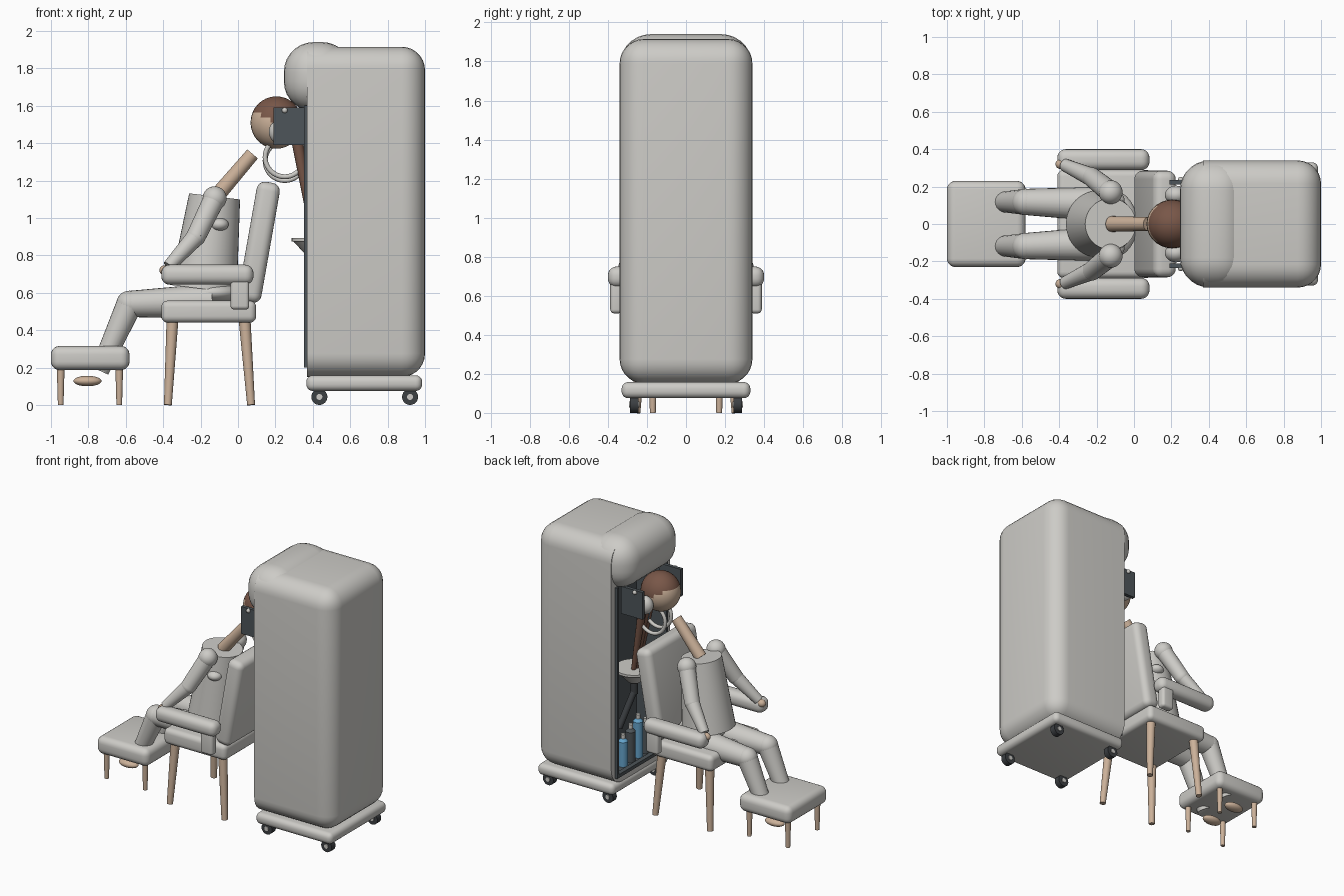
import bpy, bmesh, math
from mathutils import Vector, Matrix

cube = bpy.data.objects.get("Cube")
if cube:
    bpy.data.objects.remove(cube, do_unlink=True)


def material(name, r, g, b):
    m = bpy.data.materials.new(name)
    m.use_nodes = True
    m.diffuse_color = (r, g, b, 1)
    m.node_tree.nodes["Principled BSDF"].inputs["Base Color"].default_value = (r, g, b, 1)
    return m


GREY = material("light_grey", .61, .60, .57)
DARK = material("slate_grey", .075, .09, .1)
TAN = material("tan", .60, .44, .32)
HAIR = material("brown", .19, .095, .065)
BLUE = material("blue", .13, .37, .60)
BLACK = material("charcoal", .045, .05, .055)


def finish(name, bm, *mats, angle=40):
    bmesh.ops.recalc_face_normals(bm, faces=bm.faces)
    me = bpy.data.meshes.new(name)
    bm.to_mesh(me)
    bm.free()
    for m in mats:
        me.materials.append(m)
    ob = bpy.data.objects.new(name, me)
    bpy.context.collection.objects.link(ob)
    smooth(ob, angle)
    return ob


def smooth(ob, angle=40):
    bpy.ops.object.select_all(action='DESELECT')
    ob.select_set(True)
    bpy.context.view_layer.objects.active = ob
    bpy.ops.object.shade_smooth_by_angle(angle=math.radians(angle))


def box(name, lo, hi, mat, bevel=0, segments=5, tilt=0):
    """Rounded box between two corners, optionally tilted about y."""
    lo, hi = Vector(lo), Vector(hi)
    bm = bmesh.new()
    bmesh.ops.create_cube(bm, size=1)
    bmesh.ops.scale(bm, vec=hi - lo, verts=bm.verts)
    if bevel:
        bmesh.ops.bevel(bm, geom=bm.edges[:], offset=bevel, segments=segments,
                        profile=.5, affect='EDGES')
    place = Matrix.Translation((lo + hi) / 2) @ Matrix.Rotation(math.radians(tilt), 4, 'Y')
    bm.transform(place)
    return finish(name, bm, mat)


def limb(name, a, b, r1, r2, mat, sides=24):
    """Tapered round bar from a to b."""
    a, b = Vector(a), Vector(b)
    bm = bmesh.new()
    bmesh.ops.create_cone(bm, cap_ends=True, segments=sides, radius1=r1, radius2=r2,
                          depth=(b - a).length)
    bm.transform(Matrix.Translation((a + b) / 2) @ (b - a).to_track_quat('Z', 'Y').to_matrix().to_4x4())
    return finish(name, bm, mat)


def ball(name, centre, radii, mat):
    bm = bmesh.new()
    bmesh.ops.create_uvsphere(bm, u_segments=28, v_segments=16, radius=1)
    bmesh.ops.scale(bm, vec=radii, verts=bm.verts)
    bmesh.ops.translate(bm, vec=centre, verts=bm.verts)
    return finish(name, bm, mat)


def ring(name, centre, radius, tube, mat):
    """Hoop standing in the xz plane."""
    curve = bpy.data.curves.new(name, 'CURVE')
    curve.dimensions = '3D'
    curve.bevel_depth = tube
    s = curve.splines.new('POLY')
    n = 40
    s.points.add(n - 1)
    for i, p in enumerate(s.points):
        t = math.tau * i / n
        p.co = (radius * math.cos(t), 0, radius * math.sin(t), 1)
    s.use_cyclic_u = True
    curve.materials.append(mat)
    ob = bpy.data.objects.new(name, curve)
    ob.location = centre
    bpy.context.collection.objects.link(ob)


SIDES = (("left", 1), ("right", -1))

# Cabinet shell, trimmed flat at the front and hollowed out
cabinet = box("cabinet", (.1, -.34, .15), (1, .34, 1.915), GREY, .125, 7)
cabinet.data.materials.append(DARK)
trim = box("trim_cutter", (-.2, -.6, 0), (.37, .6, 2.2), GREY)
hollow = box("hollow_cutter", (.2, -.28, .22), (.6, .28, 1.6), GREY)
hollow.data.materials.append(DARK)
for poly in hollow.data.polygons:
    poly.material_index = 1
for cutter in (trim, hollow):
    mod = cabinet.modifiers.new(cutter.name, 'BOOLEAN')
    mod.operation = 'DIFFERENCE'
    mod.solver = 'EXACT'
    mod.object = cutter
bpy.context.view_layer.objects.active = cabinet
for mod in list(cabinet.modifiers):
    bpy.ops.object.modifier_apply(modifier=mod.name)
for cutter in (trim, hollow):
    bpy.data.objects.remove(cutter, do_unlink=True)
smooth(cabinet)
box("cabinet_hood", (.245, -.34, 1.57), (.61, .34, 1.94), GREY, .16, 7)

# Dark frame round the opening
for side, s in SIDES:
    ys = sorted((s * .275, s * .295))
    box(side + "_frame_bar", (.352, ys[0], .2), (.385, ys[1], 1.6), DARK)
box("frame_sill", (.352, -.295, .2), (.385, .295, .225), DARK)

# Base and castors
box("cabinet_base", (.365, -.33, .075), (.985, .33, .158), GREY, .035)
for x in (.435, .92):
    for side, s in SIDES:
        y = s * .265
        limb(side + "_castor_stem", (x, y, .04), (x, y, .09), .014, .014, BLACK)
        limb(side + "_castor_wheel", (x, y - .022, .043), (x, y + .022, .043), .043, .043, BLACK)
        limb(side + "_castor_hub", (x, y - .028, .043), (x, y + .028, .043), .016, .016, GREY)

# Bottles, basin and drain inside the cabinet
for i, (h, mat) in enumerate(((.15, BLUE), (.19, DARK), (.23, BLUE), (.17, DARK))):
    y = .13 - i * .087
    limb("bottle", (.42, y, .22), (.42, y, .25 + h), .034, .034, mat)
    limb("bottle_shoulder", (.42, y, .25 + h), (.42, y, .27 + h), .034, .015, mat)
    limb("bottle_cap", (.42, y, .27 + h), (.42, y, .3 + h), .015, .015, GREY)
limb("basin", (.42, 0, .79), (.42, 0, .875), .045, .125, GREY, 32)
limb("basin_rim", (.42, 0, .875), (.42, 0, .892), .133, .133, GREY, 32)
limb("drain_upper", (.42, 0, .8), (.42, 0, .7), .025, .025, BLACK)
limb("drain_lower", (.42, 0, .72), (.46, .12, .48), .022, .022, BLACK)

# Head washer: side plates, pads, hoops and water jet
for side, s in SIDES:
    ys = sorted((s * .21, s * .235))
    box(side + "_plate", (.19, ys[0], 1.39), (.365, ys[1], 1.59), DARK)
    ball(side + "_plate_knob", (.25, s * .237, 1.575), (.015,) * 3, GREY)
    ball(side + "_ear_pad", (.225, s * .155, 1.46), (.06, .05, .065), GREY)
    ring(side + "_hoop", (.25, s * .035, 1.315 - s * .01), .105, .013, GREY)
limb("water_jet", (.3, -.02, 1.38), (.325, -.02, 1.26), .006, .006, BLUE, 10)

# Head: the hair covers the half facing up and back
head = ball("head", (.205, 0, 1.51), (.138, .13, .14), TAN)
head.data.materials.append(HAIR)
for poly in head.data.polygons:
    if poly.normal.dot(Vector((.45, 0, .88))) > 0:
        poly.material_index = 1
for y in (-.045, 0, .045):
    limb("hanging_hair", (.31, y, 1.45), (.41, y * .6, .87), .032, .016, HAIR, 12)
limb("neck", (-.12, 0, 1.11), (.078, 0, 1.342), .042, .037, TAN)

# Body
limb("torso", (-.185, 0, .62), (-.125, 0, 1.115), .18, .137, GREY, 40)
ball("hips", (-.14, 0, .6), (.16, .19, .065), GREY)

for side, s in SIDES:
    ball(side + "_chest_pad", (-.1, s * .125, .965), (.05, .05, .035), GREY)
    # Arm
    shoulder, elbow, wrist = (-.125, s * .17, 1.105), (-.225, s * .25, .9), (-.37, s * .315, .74)
    ball(side + "_shoulder", shoulder, (.064,) * 3, GREY)
    limb(side + "_upper_arm", shoulder, elbow, .058, .052, GREY)
    ball(side + "_elbow", elbow, (.052,) * 3, GREY)
    limb(side + "_forearm", elbow, wrist, .05, .034, GREY)
    ball(side + "_hand", (-.39, s * .32, .72), (.03, .027, .027), TAN)
    # Leg
    knee = (-.58, s * .118, .54)
    limb(side + "_thigh", (-.14, s * .105, .555), knee, .095, .07, GREY)
    ball(side + "_knee", knee, (.071,) * 3, GREY)
    limb(side + "_shin", knee, (-.74, s * .118, .183), .07, .05, GREY)
    ball(side + "_foot", (-.805, s * .118, .128), (.075, .042, .028), TAN)
    # Armrest
    ys = sorted((s * .288, s * .4))
    box(side + "_armrest", (-.41, ys[0], .643), (.083, ys[1], .75), GREY, .045)
    ys = sorted((s * .325, s * .388))
    box(side + "_armrest_post", (-.04, ys[0], .51), (.06, ys[1], .68), GREY, .02)
    # Chair and stool legs
    for top, foot in ((-.35, -.375), (.035, .07)):
        limb(side + "_chair_leg", (foot, s * .255, 0), (top, s * .225, .46), .021, .032, TAN)
    for x in (-.948, -.635):
        limb(side + "_stool_leg", (x, s * .17, 0), (x, s * .17, .21), .015, .021, TAN)

# Chair cushions and footstool
box("seat", (-.41, -.29, .44), (.097, .29, .558), GREY, .035)
box("backrest", (.05, -.285, .545), (.175, .285, 1.195), GREY, .045, 5, 10)
box("footstool", (-1, -.23, .187), (-.58, .23, .315), GREY, .045)
